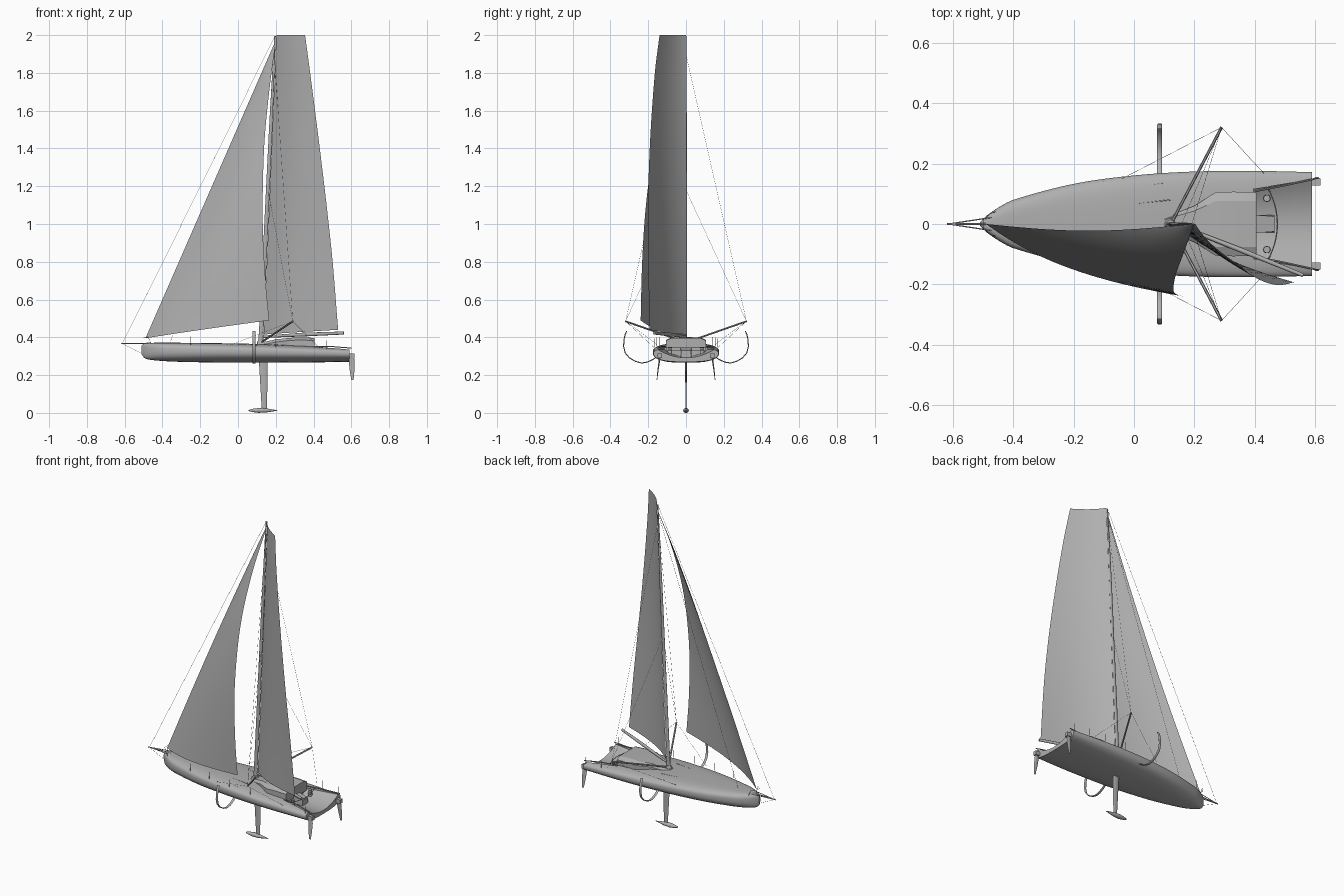
import bpy, bmesh, math
from mathutils import Vector as V

if "Cube" in bpy.data.objects:
    bpy.data.objects.remove(bpy.data.objects["Cube"])

GREY = bpy.data.materials.new("dark_grey")
GREY.diffuse_color = (.43, .43, .43, 1)
GREY.use_nodes = True
GREY.node_tree.nodes["Principled BSDF"].inputs["Base Color"].default_value = GREY.diffuse_color


def finish(ob, mirror=False, angle=35):
    if mirror:
        ob.modifiers.new("Mirror", 'MIRROR').use_axis = (False, True, False)
    ob.data.materials.clear()
    ob.data.materials.append(GREY)
    bpy.ops.object.select_all(action='DESELECT')
    ob.select_set(True)
    bpy.context.view_layer.objects.active = ob
    bpy.ops.object.shade_smooth_by_angle(angle=math.radians(angle))
    return ob


def loft(name, rings, closed=True, mirror=False, angle=35):
    bm = bmesh.new()
    rows = [[bm.verts.new(p) for p in r] for r in rings]
    n = len(rows[0])
    for a, b in zip(rows, rows[1:]):
        for i in range(n if closed else n - 1):
            j = (i + 1) % n
            bm.faces.new((a[i], a[j], b[j], b[i]))
    if closed:
        bm.faces.new(rows[0])
        bm.faces.new(rows[-1])
    bmesh.ops.recalc_face_normals(bm, faces=bm.faces)
    me = bpy.data.meshes.new(name)
    bm.to_mesh(me)
    bm.free()
    ob = bpy.data.objects.new(name, me)
    bpy.context.collection.objects.link(ob)
    return finish(ob, mirror, angle)


def blade(name, stations, mirror=False, n=14):
    # elliptical sections: (centre, half chord vector, half thickness vector)
    rings = []
    for c, a, b in stations:
        ts = [2 * math.pi * i / n for i in range(n)]
        rings.append([V(c) + V(a) * math.cos(t) + V(b) * math.sin(t) for t in ts])
    return loft(name, rings, mirror=mirror)


def tube(name, paths, r, mirror=False):
    # one mesh of round bars, each path a list of points
    cu = bpy.data.curves.new(name, 'CURVE')
    cu.dimensions = '3D'
    cu.bevel_depth, cu.bevel_resolution, cu.use_fill_caps = r, 1, True
    for pts in paths:
        sp = cu.splines.new('POLY')
        sp.points.add(len(pts) - 1)
        for p, q in zip(sp.points, pts):
            p.co = (*q, 1)
    ob = bpy.data.objects.new(name, cu)
    bpy.context.collection.objects.link(ob)
    bpy.ops.object.select_all(action='DESELECT')
    ob.select_set(True)
    bpy.context.view_layer.objects.active = ob
    bpy.ops.object.convert(target='MESH')
    return finish(bpy.context.object, mirror, 50)


def interp(tab, x):
    # smooth curve through a small table of (x, value)
    m = len(tab) - 1
    i = max(k for k in range(m) if k == 0 or tab[k][0] <= x)

    def slope(k):
        a, b = tab[max(k - 1, 0)], tab[min(k + 1, m)]
        return (b[1] - a[1]) / (b[0] - a[0])
    (x0, y0), (x1, y1) = tab[i], tab[i + 1]
    h = x1 - x0
    t = (x - x0) / h
    return ((2*t**3 - 3*t*t + 1) * y0 + (t**3 - 2*t*t + t) * h * slope(i)
            + (3*t*t - 2*t**3) * y1 + (t**3 - t*t) * h * slope(i + 1))


def box_ring(x, w0, w1, z0, z1):
    return [(x, -w0, z0), (x, -w1, z1), (x, w1, z1), (x, w0, z0)]


def dish_ring(x, w, z0, z1):
    # cutter section with a hollow, curved floor
    return [(x, w * u, z0 + (z1 - z0) * u * u) for u in [-1 + i / 6 for i in range(13)]] + [(x, w, .45), (x, -w, .45)]


# hull
BEAM = [(-.51, .006), (-.49, .026), (-.45, .054), (-.4, .08), (-.2, .133), (0, .161), (.2, .174), (.4, .176), (.59, .172)]
KEEL = [(-.51, .31), (-.495, .29), (-.45, .279), (-.3, .27), (0, .266), (.3, .266), (.59, .27)]
DECK = [(-.51, .357), (-.49, .37), (-.2, .37), (.1, .365), (.4, .353), (.59, .343)]


def power(v, e):
    return math.copysign(abs(v) ** e, v)


rings = []
for k in range(49):
    x = -.51 + 1.1 * (k / 48) ** 1.4
    b, zk, zt = interp(BEAM, x), interp(KEEL, x), interp(DECK, x)
    zc = zk + .6 * (zt - zk)
    ring = []
    for i in range(48):
        t = 2 * math.pi * (i + .5) / 48
        c, s = math.cos(t), math.sin(t)
        z = zc + ((zt - zc) * s ** .7 if s > 0 else -(zc - zk) * abs(s) ** .85)
        ring.append((x, b * power(c, .55 if s > 0 else .7), z))
    rings.append(ring)
hull = loft("hull", rings)

# open cockpit cut through the transom
cutter = loft("cockpit_cutter", [dish_ring(.395, .115, .298, .335), dish_ring(.65, .158, .29, .335)])
cutter.hide_render = True
mod = hull.modifiers.new("Cockpit", 'BOOLEAN')
mod.operation, mod.object, mod.solver = 'DIFFERENCE', cutter, 'EXACT'
bpy.context.view_layer.objects.active = hull
bpy.ops.object.modifier_apply(modifier="Cockpit")
bpy.data.objects.remove(cutter)
finish(hull)

# cabin and cockpit fittings
loft("cabin", [[(x, w, .33), (x, w, z - .014), (x, w * .72, z), (x, -w * .72, z), (x, -w, z - .014), (x, -w, .33)]
               for x, w, z in [(.1, .02, .368), (.2, .06, .389), (.27, .105, .397), (.33, .107, .4), (.405, .105, .397)]], angle=20)
loft("companionway_box", [box_ring(.4, .03, .03, .285, .345), box_ring(.465, .03, .025, .285, .33)])
arc = [(.475 - 2.2 * y * y, y, .345) for y in [-.13 + .26 * i / 12 for i in range(13)]]
tube("traveller_track", [arc], .002)
tube("cockpit_coaming", [[(.4, .108, .352), (.5, .128, .351), (.6, .15, .343)]], .003, True)
for y in (.085, -.085):
    blade("winch", [((.44, y, z), (r, 0, 0), (0, r, 0)) for z, r in [(.295, .012), (.33, .012), (.335, .008), (.35, .011)]])
tube("deck_tracks", [[(-.38, .02, .37), (.12, .08, .364)],
                     [(-.42, .045, .366), (-.2, .095, .364), (.1, .135, .357)]], .0015, True)

# bowsprit with struts and bow rail
tube("bowsprit", [[(-.62, 0, .366), (-.46, 0, .369)]], .003)
tube("bowsprit_strut", [[(-.615, 0, .366), (-.47, .022, .37)]], .002, True)
tube("bobstay", [[(-.61, 0, .364), (-.508, 0, .315)]], .0007)
tube("bow_rail", [[(-.46, .04, .365), (-.475, .035, .4), (-.5, .012, .4), (-.5, 0, .4)]], .001, True)

# stanchions
posts = [(x, interp(BEAM, x) * .95, interp(DECK, x) - .012) for x in (-.4, -.25, -.1, .05, .2, .35, .47, .58)]
tube("stanchions", [[p, (p[0], p[1], p[2] + .045)] for p in posts], .0007, True)

# keel fin and bulb
blade("keel_fin", [((.133, 0, .29), (.023, 0, 0), (0, .005, 0)), ((.137, 0, .15), (.019, 0, 0), (0, .004, 0)),
                   ((.139, 0, .015), (.013, 0, 0), (0, .003, 0))])
blade("keel_bulb", [((.055 + .155 * t, 0, .013), (0, .015 * r, 0), (0, 0, .013 * r))
                    for t, r in [(0, .05), (.04, .35), (.15, .7), (.35, 1), (.6, .85), (.85, .4), (1, .05)]])

# twin rudders
blade("rudder", [((.601, .14, .305), (.013, 0, 0), (0, .005, 0)), ((.602, .142, .27), (.015, 0, 0), (0, .004, 0)),
                 ((.604, .149, .22), (.012, 0, 0), (0, .003, 0)), ((.606, .154, .175), (.006, 0, 0), (0, .0015, 0))], True)
loft("rudder_head", [[(x, y, z) for y, z in ((.128, .29), (.128, .315), (.15, .315), (.15, .29))] for x in (.585, .618)], mirror=True)

# curved side foils
path = [V((.085, y, z)) for y, z in [(.15, .3), (.175, .283), (.205, .269), (.235, .264), (.268, .273), (.3, .292),
                                     (.322, .318), (.33, .35), (.329, .385), (.322, .415), (.314, .433)]]
st = []
for i, p in enumerate(path):
    d = (path[min(i + 1, 10)] - path[max(i - 1, 0)]).normalized()
    st.append((p, (.008, 0, 0), V((0, -d.z, d.y)) * .0028))
blade("side_foil", st, True)

# mast, boom and outriggers
MAST0, MAST1 = V((.12, 0, .365)), V((.196, 0, 1.995))
blade("mast", [(MAST0.lerp(MAST1, t), (w, 0, 0), (0, w * .5, 0)) for t, w in [(0, .013), (.05, .012), (.7, .009), (1, .004)]])
blade("mast_foot", [((.12, 0, z), (r, 0, 0), (0, r, 0)) for z, r in [(.355, .02), (.375, .018), (.385, .013)]])
blade("boom", [((.135, 0, .403), (0, 0, .006), (.002, .005, 0)), ((.35, -.085, .415), (0, 0, .01), (.003, .008, 0)),
               ((.56, -.17, .423), (0, 0, .008), (.002, .006, 0))])
tube("outrigger", [[(.125, .006, .375), (.29, .32, .485)]], .005, True)

# standing rigging
tip = V((.29, .32, .485))
tube("side_stays", [[tip, MAST0.lerp(MAST1, .94)], [tip, MAST0.lerp(MAST1, .5)], [tip, (-.04, .15, .36)], [tip, (.43, .168, .345)]], .0006, True)
tube("forestays", [[(-.612, 0, .367), MAST1], [(-.49, 0, .368), (-.49, 0, .395)], [(-.36, 0, .37), MAST0.lerp(MAST1, .97)]], .0007)


def sail(name, luff, leech, depth, nu=28, nv=14):
    # cambered sheet between a luff curve and a leech curve
    rows = []
    for i in range(nu + 1):
        a, b = luff(i / nu), leech(i / nu)
        c = b - a
        side = V((c.y, -c.x, 0)) * depth
        rows.append([a + c * v + side * (4 * v * (1 - v) * (1.25 - .5 * v)) for v in [j / nv for j in range(nv + 1)]])
    return loft(name, rows, closed=False)


# mainsail
MX = [(.44, .53), (.8, .501), (1.1, .469), (1.4, .433), (1.8, .382), (2, .355)]
MY = [(.44, -.193), (1, -.202), (1.4, -.192), (1.8, -.165), (2, -.14)]


def main_leech(t):
    z = .44 + 1.56 * t
    return V((interp(MX, z), interp(MY, z), z))


sail("mainsail", lambda t: V((.137, 0, .415)).lerp(V((.203, 0, 2)), t), main_leech, .06)

# headsail
JX = [(.49, .165), (.7, .146), (1, .131), (1.4, .138), (1.7, .165), (1.95, .198)]
JY = [(.49, -.24), (.8, -.232), (1.1, -.212), (1.4, -.17), (1.7, -.095), (1.95, -.004)]


def jib_luff(t):
    return V((-.49, 0, .395)).lerp(V((.19, 0, 1.95)), t) + V((0, -.022 * math.sin(math.pi * t), 0))


def jib_leech(t):
    z = .49 + 1.46 * t
    return V((interp(JX, z), interp(JY, z), z))


sail("headsail", jib_luff, jib_leech, .06)
